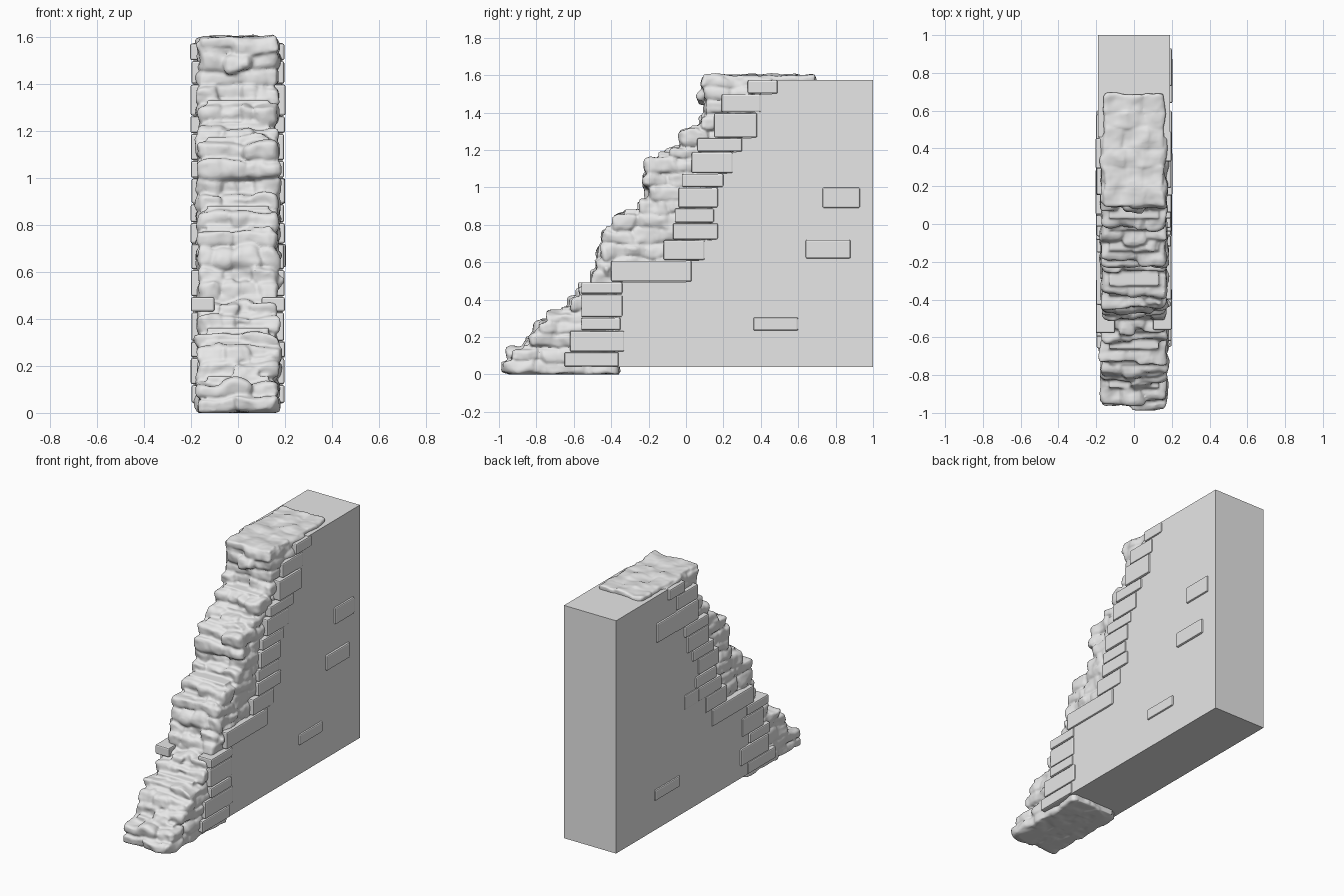
import bpy, bmesh, random
from mathutils import Vector, noise

if "Cube" in bpy.data.objects:
    bpy.data.objects.remove(bpy.data.objects["Cube"])

random.seed(7)
stone = bpy.data.materials.new("grey stone")
stone.diffuse_color = (0.8, 0.8, 0.8, 1)
stone.use_nodes = True
stone.node_tree.nodes["Principled BSDF"].inputs["Base Color"].default_value = stone.diffuse_color

# Brick courses, bottom to top: front y, back y, top z
BASE, HALF = 0.04, 0.19
COURSES = [(-.65, -.36, .12), (-.62, -.33, .235), (-.56, -.35, .305), (-.56, -.34, .43),
           (-.56, -.34, .495), (-.40, .03, .61), (-.12, .10, .72), (-.07, .17, .81),
           (-.06, .15, .89), (-.04, .17, 1.0), (-.02, .20, 1.075), (.03, .25, 1.19),
           (.06, .30, 1.265), (.15, .38, 1.40), (.19, .40, 1.50), (.33, .49, 1.575)]

# Front outline of the broken masonry: z, y
FRONT = [(0, -.98), (.06, -.96), (.17, -.84), (.25, -.79), (.33, -.69), (.40, -.58),
         (.53, -.49), (.62, -.44), (.72, -.44), (.83, -.37), (.88, -.25), (.97, -.18),
         (1.03, -.20), (1.15, -.19), (1.20, -.04), (1.33, 0), (1.37, .14), (1.46, .10), (1.6, .09)]


def front_y(z):
    for (z0, y0), (z1, y1) in zip(FRONT, FRONT[1:]):
        if z <= z1:
            return y0 + (y1 - y0) * (z - z0) / (z1 - z0)
    return FRONT[-1][1]


def make_object(name, bm, smooth=False):
    bmesh.ops.recalc_face_normals(bm, faces=bm.faces)
    me = bpy.data.meshes.new(name)
    bm.to_mesh(me)
    bm.free()
    me.materials.append(stone)
    for p in me.polygons:
        p.use_smooth = smooth
    ob = bpy.data.objects.new(name, me)
    bpy.context.collection.objects.link(ob)
    return ob


def add_box(bm, lo, hi):
    lo, hi = Vector(lo), Vector(hi)
    verts = bmesh.ops.create_cube(bm, size=1)["verts"]
    for v in verts:
        v.co = (lo + hi) / 2 + Vector(a * b for a, b in zip(v.co, hi - lo))
    return verts


def add_rock(bm, lo, hi, rough=0.018):
    """Rounded, lumpy block filling the given bounds."""
    lo, hi = Vector(lo), Vector(hi)
    mid, half = (lo + hi) / 2, (hi - lo) / 2
    tilt = Vector(random.uniform(-.12, .12) for _ in range(3))
    tmp = bmesh.new()
    bmesh.ops.create_cube(tmp, size=2)
    bmesh.ops.subdivide_edges(tmp, edges=tmp.edges, cuts=6, use_grid_fill=True)
    radius = min(half) * 0.6
    for v in tmp.verts:
        p = Vector(a * b for a, b in zip(v.co, half))
        core = Vector(max(-h + radius, min(h - radius, c)) for c, h in zip(p, half))
        out = p - core
        if out.length > 0:
            p = core + out.normalized() * radius
        p += Vector((tilt.x * p.y, tilt.y * p.z, tilt.z * p.x))
        q = mid + p
        v.co = q + noise.noise_vector(q * 11) * rough + noise.noise_vector(q * 27) * rough * .35
        v.co.z = max(v.co.z, 0)
    me = bpy.data.meshes.new("tmp")
    tmp.to_mesh(me)
    tmp.free()
    bm.from_mesh(me)
    bpy.data.meshes.remove(me)


def splits(a, b, size):
    """Uneven cuts of the span a..b into pieces of about the given size."""
    n = max(1, round((b - a) / size))
    cuts = [a + (b - a) * (i + random.uniform(-.22, .22)) / n for i in range(1, n)]
    cuts = [a] + cuts + [b]
    return list(zip(cuts, cuts[1:]))


# Plain wall with a stepped front edge
outline = [(1.0, BASE)]
z = BASE
for y0, y1, top in COURSES:
    outline += [(y1 - .03, z), (y1 - .03, top)]
    z = top
outline.append((1.0, z))
bm = bmesh.new()
face = bm.faces.new([bm.verts.new((-HALF, y, z)) for y, z in outline])
ext = bmesh.ops.extrude_face_region(bm, geom=[face])["geom"]
bmesh.ops.translate(bm, vec=(2 * HALF, 0, 0),
                    verts=[g for g in ext if isinstance(g, bmesh.types.BMVert)])
make_object("wall", bm)

# Facing bricks along the broken edge on both sides, and a few single ones
LOOSE = {1: [(.73, .93, .89, 1.0), (.64, .88, .62, .72), (.36, .60, .235, .305)],
         -1: [(-.02, .29, .715, .81), (.34, .60, .235, .305), (.34, .58, 1.27, 1.395)]}
for side, label in ((1, "right"), (-1, "left")):
    bm = bmesh.new()
    bricks = []
    z = BASE
    for y0, y1, top in COURSES:
        shift = random.uniform(-.04, .04) if side < 0 else 0
        bricks.append((y0 + shift, y1 + shift, z + .002, top - .002, .10))
        z = top
    bricks += [b + (.15,) for b in LOOSE[side]]
    for y0, y1, z0, z1, inner in bricks:
        xs = sorted((side * inner, side * (HALF + random.uniform(.006, .014))))
        add_box(bm, (xs[0], y0, z0), (xs[1], y1, z1))
    ob = make_object(label + "_facing_bricks", bm)
    bev = ob.modifiers.new("worn edges", "BEVEL")
    bev.width, bev.segments = .008, 2

# Broken rubble core: courses of lumpy stones stepping up the slope
bm = bmesh.new()
z, row = 0.0, 0
while z < 1.56:
    top = min(z + random.uniform(.055, .095), 1.585)
    yf = front_y((z + top) / 2)
    back = next(c[1] for c in COURSES if c[2] >= min(z + .02, 1.57))
    add_box(bm, (-.13, yf + .05, z + .005), (.13, back, min(top + .02, 1.57)))
    for y0, y1 in splits(yf, max(back - .04, yf + .12), .13):
        for x0, x1 in splits(-.165, .165, random.choice((.09, .11, .15))):
            d = random.uniform(-.025, .025)
            g = random.uniform(-.006, .012)
            add_rock(bm, (x0 - .008, y0 + d - .01, max(z - g, 0)),
                     (x1 + .008, y1 + d + .02, top + g))
    z, row = top, row + 1

# Larger stones jutting from the face and sides
for i in range(46):
    z = random.uniform(.06, 1.5)
    s = random.uniform(.03, .055)
    y = front_y(z) + random.uniform(.02, .14)
    x = random.uniform(-.13, .13)
    add_rock(bm, (x - s * 1.2, y - s, z - s * .8), (x + s * 1.2, y + s, z + s * .8), .025)

# Rough patch under the foot, and thin broken stones along the top
for z0, z1, ya, yb in ((0, .05, -.92, -.38), (1.555, 1.6, .10, .68)):
    for y0, y1 in splits(ya, yb, .10):
        for x0, x1 in splits(-.15, .15, .11):
            add_rock(bm, (x0 - .01, y0 - .01, z0), (x1 + .01, y1 + .01, z1), .012)
rubble = make_object("rubble_core", bm, True)
fuse = rubble.modifiers.new("fuse stones", "REMESH")
fuse.mode, fuse.voxel_size, fuse.use_smooth_shade = "VOXEL", .008, True
